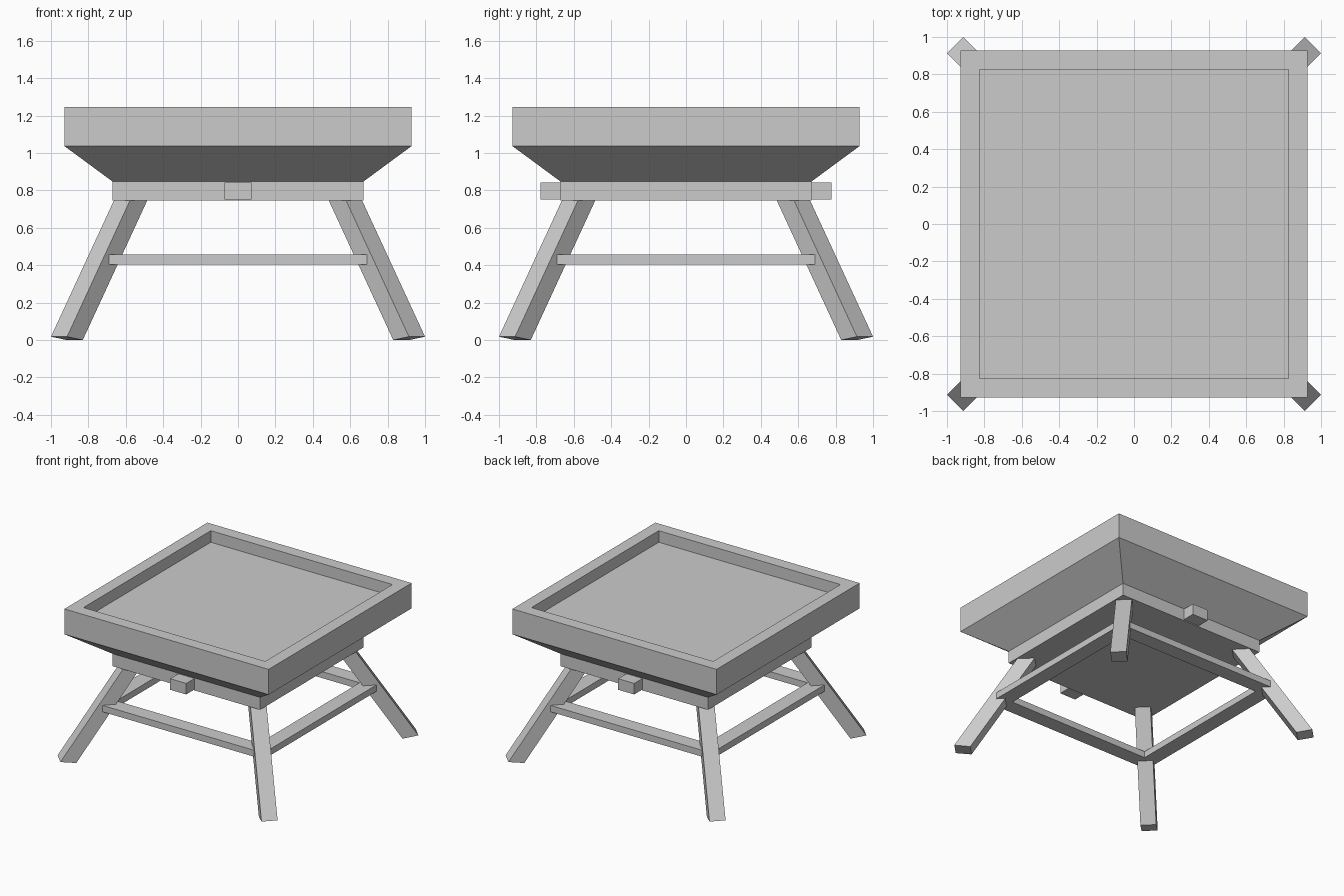
import bpy, bmesh

if "Cube" in bpy.data.objects:
    bpy.data.objects.remove(bpy.data.objects["Cube"])


def make_object(name, verts, faces):
    mesh = bpy.data.meshes.new(name)
    mesh.from_pydata(verts, [], faces)
    bm = bmesh.new()
    bm.from_mesh(mesh)
    bmesh.ops.recalc_face_normals(bm, faces=bm.faces)
    bm.to_mesh(mesh)
    bm.free()
    obj = bpy.data.objects.new(name, mesh)
    bpy.context.collection.objects.link(obj)
    return obj


def loft(name, rings):
    """Join four-cornered rings into a closed solid."""
    verts = [p for ring in rings for p in ring]
    faces = [(0, 1, 2, 3), tuple(range(len(verts) - 4, len(verts)))]
    for r in range(len(rings) - 1):
        for i in range(4):
            j = (i + 1) % 4
            a, b = r * 4, r * 4 + 4
            faces.append((a + i, a + j, b + j, b + i))
    return make_object(name, verts, faces)


def square(h, z):
    return [(-h, -h, z), (h, -h, z), (h, h, z), (-h, h, z)]


def box(name, x0, x1, y0, y1, z0, z1):
    return loft(name, [[(x0, y0, z), (x1, y0, z), (x1, y1, z), (x0, y1, z)]
                       for z in (z0, z1)])


# Tapered square bowl with a shallow recess in the top
loft("bowl", [square(0.67, 0.847), square(0.928, 1.037), square(0.928, 1.245),
              square(0.826, 1.245), square(0.826, 1.15)])

# Base plate under the bowl
box("base_plate", -0.67, 0.67, -0.67, 0.67, 0.745, 0.847)

# Handle blocks on front and back
for side, s in (("front", -1), ("back", 1)):
    box(side + "_handle_block", -0.073, 0.073, *sorted((s * 0.6, s * 0.777)), 0.752, 0.843)

# Splayed legs, set diagonally with near-level feet
foot = [(0.83, 0.914, 0), (0.914, 0.83, 0), (1.0, 0.914, 0.018), (0.914, 1.0, 0.018)]
rise, lean = 0.79, 0.462
for sx, xn in ((-1, "left"), (1, "right")):
    for sy, yn in ((-1, "front"), (1, "back")):
        rings = [[(sx * (x - lean * (h - z)), sy * (y - lean * (h - z)), h) for x, y, z in foot]
                 for h in (rise,)]
        rings.insert(0, [(sx * x, sy * y, z) for x, y, z in foot])
        loft(f"{yn}_{xn}_leg", rings)

# Rails joining the legs on all four sides
near, far, end, low, high = 0.65, 0.775, 0.69, 0.405, 0.458
for s, xn, yn in ((-1, "left", "front"), (1, "right", "back")):
    a, b = sorted((s * near, s * far))
    box(yn + "_rail", -end, end, a, b, low, high)
    box(xn + "_rail", a, b, -end, end, low, high)
